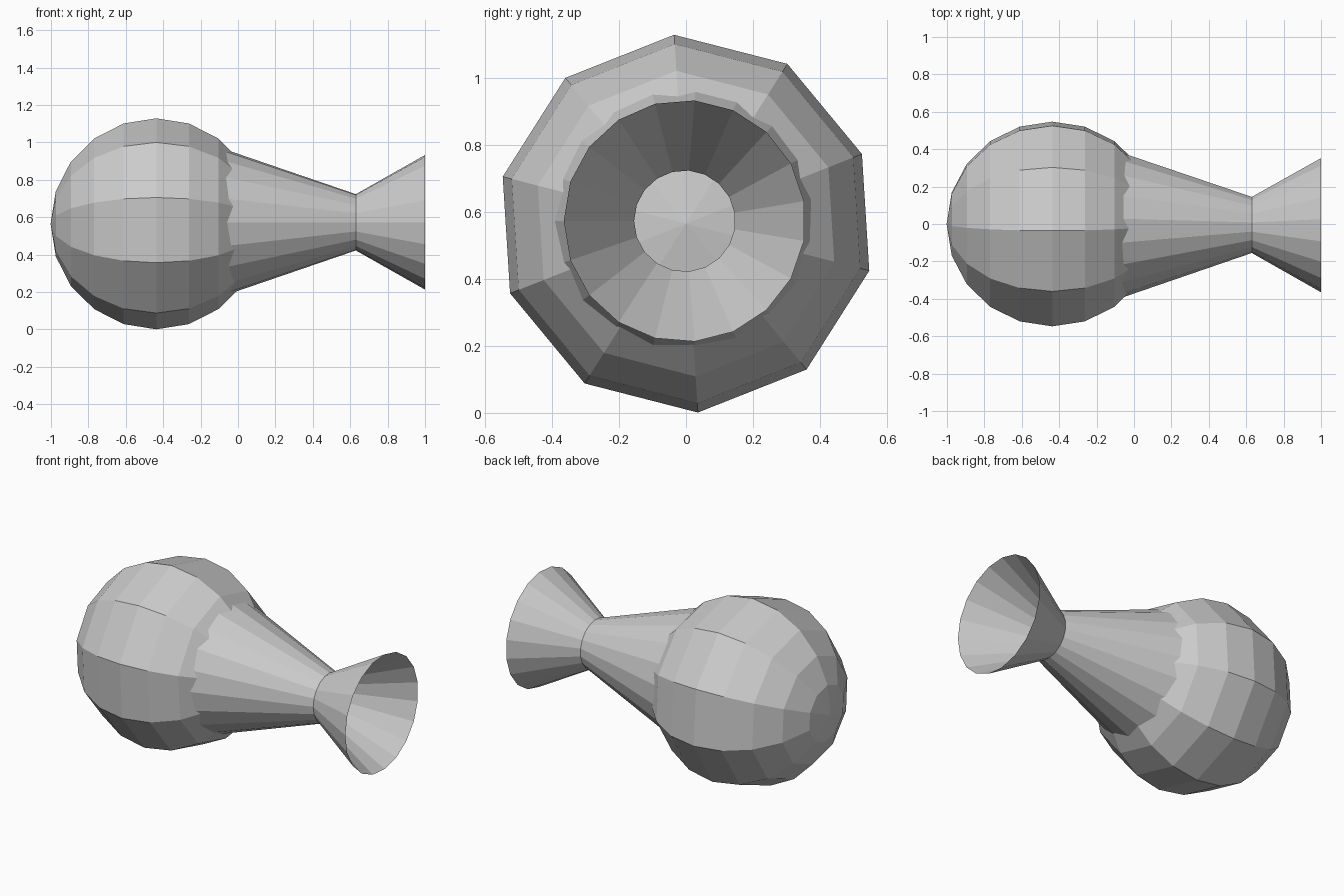
import bpy
import math

if "Cube" in bpy.data.objects:
    bpy.data.objects.remove(bpy.data.objects["Cube"])

grey = bpy.data.materials.new("light grey")
grey.diffuse_color = (0.6, 0.6, 0.6, 1)
grey.use_nodes = True
grey.node_tree.nodes["Principled BSDF"].inputs["Base Color"].default_value = grey.diffuse_color


def lathe_x(name, profile, sides, start, cy, cz):
    """Revolve (x, radius) points about an axis parallel to x; radius 0 makes a pole."""
    verts, faces, rings = [], [], []
    for x, r in profile:
        count = 1 if r < 1e-6 else sides
        rings.append([len(verts) + i for i in range(count)])
        for i in range(count):
            a = start + math.tau * i / sides
            verts.append((x, cy + r * math.cos(a), cz + r * math.sin(a)))
    for low, high in zip(rings, rings[1:]):
        for i in range(sides):
            j = (i + 1) % sides
            n, m = len(low), len(high)
            quad = [low[i % n], high[i % m], high[j % m], low[j % n]]
            faces.append(list(dict.fromkeys(quad)))
    mesh = bpy.data.meshes.new(name)
    # reversed winding so that normals point away from the axis
    mesh.from_pydata(verts, [], [f[::-1] for f in faces])
    mesh.materials.append(grey)
    obj = bpy.data.objects.new(name, mesh)
    bpy.context.collection.objects.link(obj)
    return obj


# Faceted ball, poles on the x axis
R, CX = 0.565, -0.437
ball = [(CX - R * math.cos(math.pi * k / 10), R * math.sin(math.pi * k / 10))
        for k in range(11)]
lathe_x("bulb", ball, 10, math.radians(93.6), 0, 0.565)

# Tapering neck running out of the ball, and open flared mouth
lathe_x("neck", [(-0.1, 0.402), (0.63, 0.151)], 19, math.pi, -0.004, 0.573)
lathe_x("flared_mouth", [(0.63, 0.151), (1.0, 0.361)], 19, math.pi, -0.004, 0.573)
